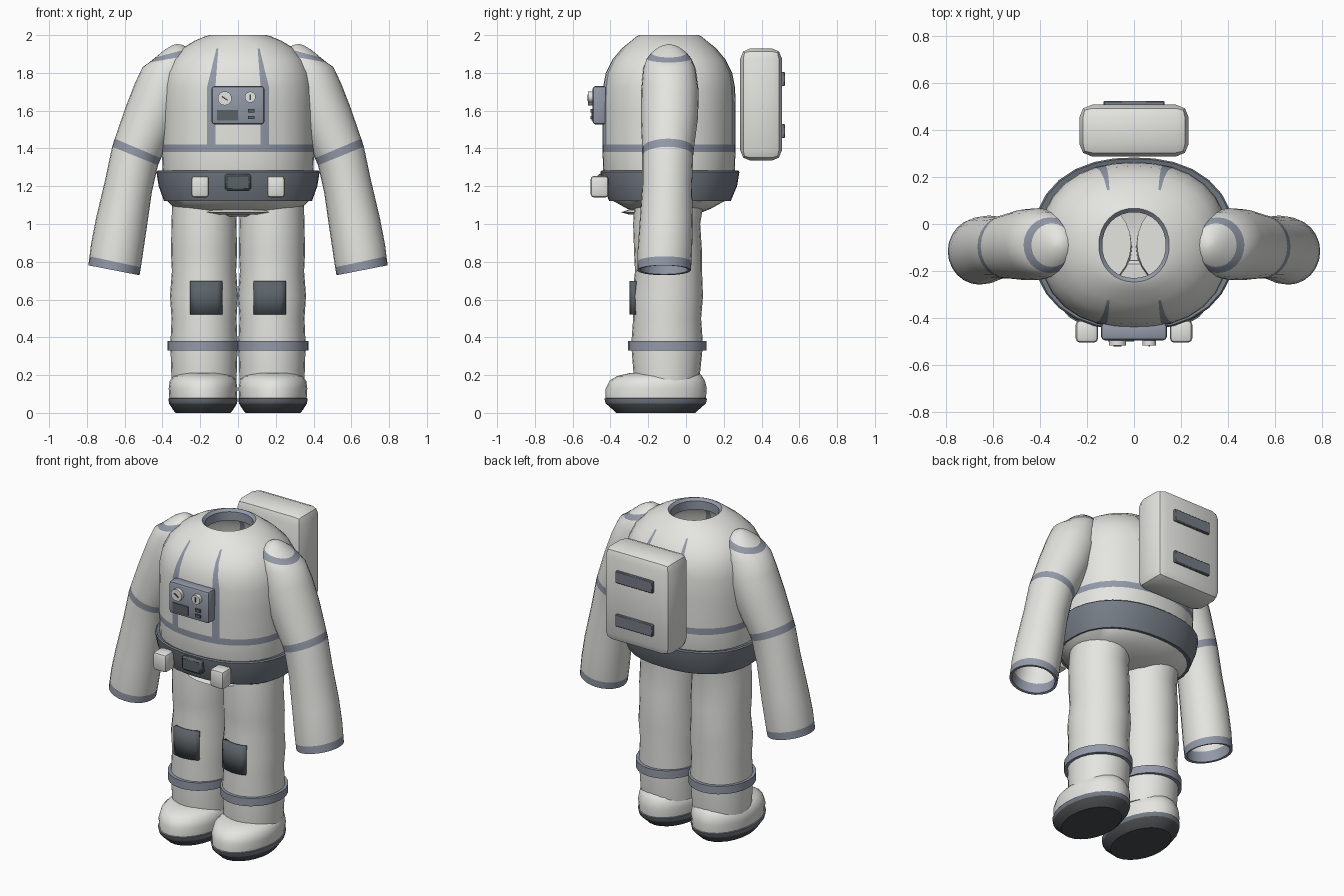
import bpy, bmesh
from math import sin, cos, pi, radians, sqrt
from mathutils import Vector, Matrix

if "Cube" in bpy.data.objects:
    bpy.data.objects.remove(bpy.data.objects["Cube"], do_unlink=True)


def material(name, rgb):
    m = bpy.data.materials.new(name)
    m.use_nodes = True
    m.diffuse_color = (*rgb, 1)
    m.node_tree.nodes["Principled BSDF"].inputs["Base Color"].default_value = (*rgb, 1)
    return m


WHITE = material("suit white", (0.78, 0.78, 0.75))
TRIM = material("blue grey trim", (0.29, 0.32, 0.39))
BELT = material("belt grey", (0.18, 0.205, 0.24))
DARK = material("dark grey", (0.105, 0.125, 0.14))
SOLE = material("sole black", (0.07, 0.075, 0.08))


def finish(name, bm, mats, mirror=False, thickness=0):
    bmesh.ops.recalc_face_normals(bm, faces=bm.faces)
    mesh = bpy.data.meshes.new(name)
    bm.to_mesh(mesh)
    bm.free()
    for m in mats:
        mesh.materials.append(m)
    ob = bpy.data.objects.new(name, mesh)
    bpy.context.collection.objects.link(ob)
    if thickness:
        ob.modifiers.new("thickness", "SOLIDIFY").thickness = thickness
    if mirror:
        mod = ob.modifiers.new("mirror", "MIRROR")
        mod.use_mirror_merge = False
    bpy.ops.object.select_all(action="DESELECT")
    ob.select_set(True)
    bpy.context.view_layer.objects.active = ob
    bpy.ops.object.shade_smooth_by_angle(angle=radians(38))
    return ob


def ring(x, y, z, rx, ry, tilt=0, power=2, n=24):
    """Superellipse loop, tilted about the y axis."""
    pts, t = [], radians(tilt)
    for i in range(n):
        a = 2 * pi * i / n
        c, s = cos(a), sin(a)
        k = (abs(c) ** power + abs(s) ** power) ** (-1 / power)
        pts.append(Vector((x + rx * c * k * cos(t), y + ry * s * k, z + rx * c * k * sin(t))))
    return pts


def loft(rings, trim=(), cap_start=True, cap_end=True):
    """Skin rings together; bands listed in trim get the second material."""
    bm = bmesh.new()
    loops = [[bm.verts.new(p) for p in r] for r in rings]
    n = len(loops[0])
    for i, (a, b) in enumerate(zip(loops, loops[1:])):
        for j in range(n):
            k = (j + 1) % n
            bm.faces.new((a[j], a[k], b[k], b[j])).material_index = int(i in trim)
    if cap_start:
        bm.faces.new(loops[0])
    if cap_end:
        bm.faces.new(loops[-1])
    return bm


def box(name, lo, hi, mat, bevel=0, segments=1, mirror=False):
    lo, hi = Vector(lo), Vector(hi)
    bm = bmesh.new()
    bmesh.ops.create_cube(bm, size=1)
    for v in bm.verts:
        v.co = Vector([c * (h - l) + (h + l) / 2 for c, l, h in zip(v.co, lo, hi)])
    if bevel:
        bmesh.ops.bevel(bm, geom=bm.edges[:], offset=bevel, segments=segments,
                        profile=0.5, affect="EDGES")
    return finish(name, bm, [mat], mirror)


def spans(rows, cx):
    """Rings from rows of height, front y, back y and half width."""
    return [ring(cx, (a + b) / 2, z, rx, (b - a) / 2) for z, a, b, rx in rows]


# Torso shell with neck rim and waist stripe
profile = [(1.04, .17, .12), (1.08, .33, .22), (1.13, .385, .31), (1.2, .395, .345),
           (1.38, .403, .352), (1.42, .403, .353), (1.6, .403, .353), (1.72, .4, .35),
           (1.8, .385, .335), (1.87, .35, .3), (1.93, .295, .25), (1.97, .23, .2),
           (1.993, .175, .172), (2.0, .15, .157), (1.985, .135, .14), (1.93, .135, .14)]
bm = loft([ring(0, -.09, z, rx, ry, power=2.3 if z < 1.9 else 2.1, n=32)
           for z, rx, ry in profile], trim=(4, 13, 14), cap_end=False)

# Tapering chest and back stripes cut into the shell
LOW, BEND, TOP = 1.42, 1.72, 1.93
INNER, OUTER = (.12, .104), (.165, .114)


def edge_x(pair, z):
    f = max(0, (z - BEND) / (TOP - BEND))
    return pair[0] + (pair[1] - pair[0]) * f


for z0, z1 in ((LOW, BEND), (BEND, TOP)):
    for pair in (INNER, OUTER):
        for s in (1, -1):
            faces = [f for f in bm.faces if z0 < f.calc_center_median().z < z1]
            geom = set(faces)
            for f in faces:
                geom.update(f.edges)
                geom.update(f.verts)
            dx = s * (edge_x(pair, z1) - edge_x(pair, z0))
            bmesh.ops.bisect_plane(bm, geom=list(geom), dist=1e-4,
                                   plane_co=(s * edge_x(pair, z0), 0, z0),
                                   plane_no=Vector((z1 - z0, 0, -dx)).normalized())
for f in bm.faces:
    c = f.calc_center_median()
    if LOW < c.z < TOP and edge_x(INNER, c.z) < abs(c.x) < edge_x(OUTER, c.z):
        f.material_index = 1
finish("torso", bm, [WHITE, TRIM])

# Belt with buckle and pouches
belt = [(1.13, .36, .28), (1.122, .392, .322), (1.2, .42, .355), (1.275, .432, .368),
        (1.282, .425, .362), (1.275, .395, .34)]
finish("belt", loft([ring(0, -.085, z, rx, ry, power=2.3, n=32) for z, rx, ry in belt],
                    cap_start=False, cap_end=False), [BELT])
box("belt_buckle", (-.07, -.472, 1.175), (.07, -.42, 1.265), DARK, .012)
box("belt_pouch", (.153, -.505, 1.14), (.248, -.41, 1.255), WHITE, .018, 2, True)

# Flap below the belt
finish("crotch_flap", loft([ring(0, -.24, 1.05, .1, .06), ring(0, -.25, 1.062, .17, .095),
                            ring(0, -.23, 1.08, .15, .06)]), [WHITE])

# Sleeves: x, y, z, radius, tilt
arm = [(.335, -.09, 1.95, .012, -15), (.34, -.09, 1.935, .05, -15),
       (.35, -.09, 1.905, .09, -15), (.357, -.09, 1.875, .115, -10),
       (.37, -.088, 1.82, .135, 5), (.405, -.085, 1.7, .148, 18),
       (.46, -.088, 1.56, .147, 22), (.53, -.095, 1.4, .133, 23),
       (.545, -.097, 1.36, .131, 22), (.58, -.1, 1.2, .128, 15),
       (.618, -.105, 1.0, .137, 13), (.642, -.112, .86, .14, 12),
       (.65, -.114, .8, .139, 12), (.657, -.116, .755, .138, 11),
       (.656, -.116, .757, .123, 11), (.648, -.113, .82, .122, 12),
       (.62, -.108, .98, .118, 12)]
finish("arm", loft([ring(x, y, z, r, r * 1.03, t) for x, y, z, r, t in arm],
                   trim=(2, 7, 12, 13, 14)), [WHITE, TRIM], mirror=True)

# Legs, ankle bands, boots and soles
leg = [(1.15, -.27, .1, .168), (1.0, -.28, .075, .172), (.85, -.275, .085, .175),
       (.75, -.27, .085, .17), (.62, -.285, .09, .18), (.5, -.28, .08, .172),
       (.36, -.29, .09, .178), (.17, -.275, .07, .172)]
finish("leg", loft(spans(leg, .18)), [WHITE], mirror=True)
band = [(.33, -.28, .08, .17), (.33, -.308, .108, .19), (.38, -.308, .108, .19),
        (.38, -.28, .08, .17)]
finish("ankle_band", loft(spans(band, .184), cap_start=False, cap_end=False), [TRIM], mirror=True)
boot = [(.07, -.425, .105, .178), (.13, -.425, .11, .182), (.17, -.405, .1, .176),
        (.195, -.365, .085, .155), (.21, -.3, .07, .12)]
finish("boot", loft(spans(boot, .185)), [WHITE], mirror=True)
sole = [(0, -.37, .05, .145), (.015, -.385, .065, .158), (.05, -.425, .105, .18),
        (.075, -.432, .112, .184), (.08, -.42, .1, .175)]
finish("sole", loft(spans(sole, .185), trim=(2, 3)), [SOLE, BELT], mirror=True)

# Curved knee patches
bm = bmesh.new()
bmesh.ops.create_grid(bm, x_segments=6, y_segments=2, size=1)
for v in bm.verts:
    x = .167 + v.co.x * .086
    v.co = (x, -.1 - .2 * sqrt(1 - ((x - .18) / .2) ** 2), .61 + v.co.y * .088)
finish("knee_patch", bm, [DARK], mirror=True, thickness=.03)

# Backpack with straps
box("backpack", (-.233, .287, 1.335), (.233, .508, 1.93), WHITE, .055, 2)
for name, z in (("lower_strap", 1.46), ("upper_strap", 1.735)):
    box(name, (-.13, .5, z - .005), (.13, .524, z + .07), BELT, .004)


# Chest control box with gauges, screen and buttons
def dial(name, x, z, r, needle):
    bm = bmesh.new()
    bmesh.ops.create_cone(bm, cap_ends=True, segments=20, radius1=r, radius2=r, depth=.03,
                          matrix=Matrix.Translation((x, -.503, z)) @ Matrix.Rotation(pi / 2, 4, "X"))
    finish(name, bm, [WHITE])
    bm = bmesh.new()
    bmesh.ops.create_cube(bm, size=1)
    bmesh.ops.scale(bm, vec=(.007, .006, r), verts=bm.verts)
    bmesh.ops.transform(bm, verts=bm.verts, matrix=Matrix.Translation((x, -.519, z))
                        @ Matrix.Rotation(needle, 4, "Y"))
    finish(name + "_needle", bm, [SOLE])


box("control_box", (-.14, -.495, 1.527), (.14, -.42, 1.73), TRIM, .016, 2)
dial("large_gauge", -.07, 1.665, .037, radians(-55))
dial("small_gauge", .065, 1.672, .029, 0)
box("control_screen", (-.11, -.501, 1.547), (0, -.485, 1.603), DARK)
for name, z in (("lower_button", 1.555), ("upper_button", 1.59)):
    box(name, (.052, -.506, z), (.088, -.485, z + .018), DARK)
